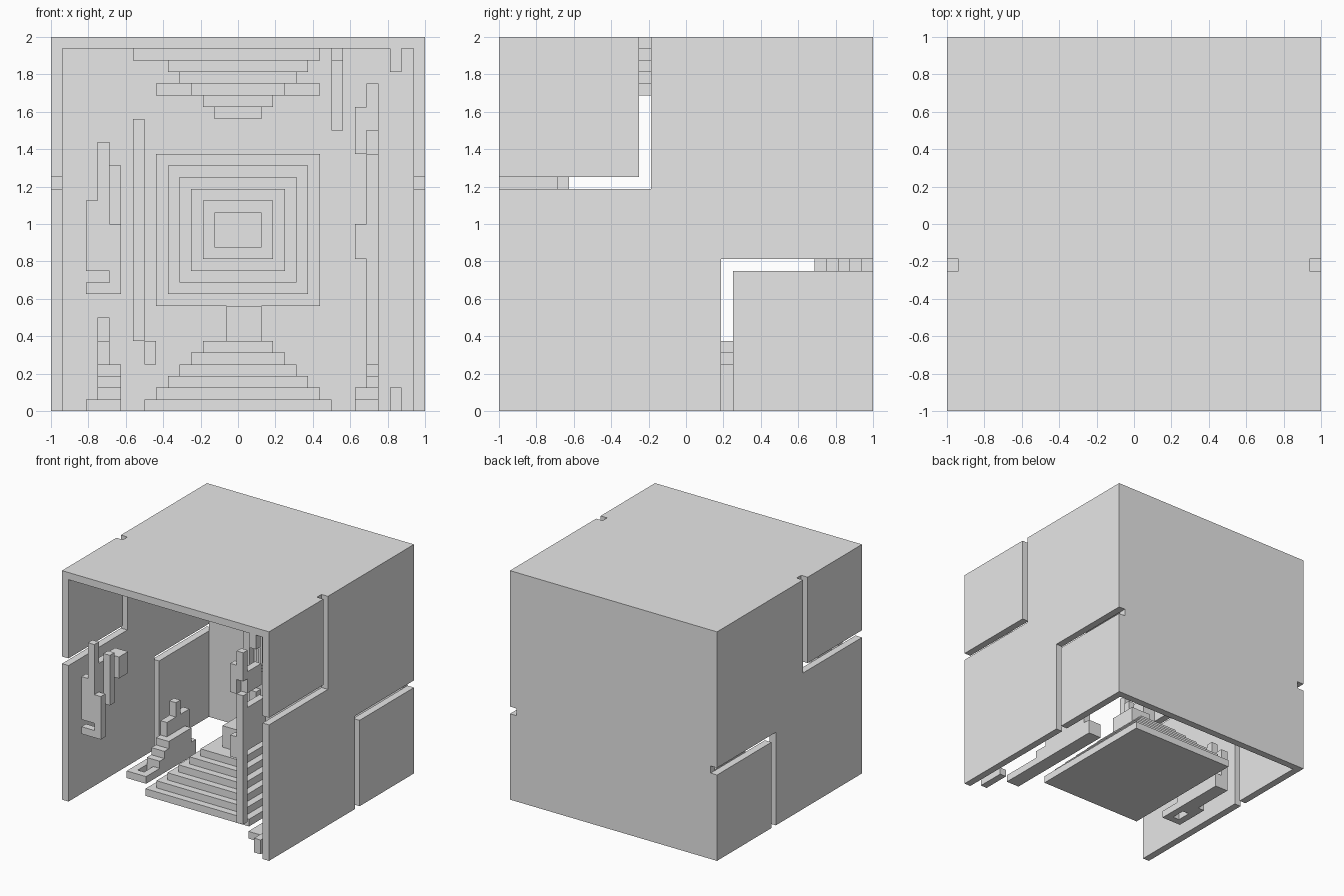
import bpy
import bmesh
from mathutils import Vector

UNIT = 1 / 16  # every part sits on a grid of this cell size

default_cube = bpy.data.objects.get("Cube")
if default_cube:
    bpy.data.objects.remove(default_cube, do_unlink=True)

grey = bpy.data.materials.new("plain grey")
grey.use_nodes = True
grey.diffuse_color = (0.8, 0.8, 0.8, 1)
grey.node_tree.nodes["Principled BSDF"].inputs["Base Color"].default_value = (0.8, 0.8, 0.8, 1)


def build(name, boxes):
    """Make one object from boxes given as x, x, y, y, z, z in grid cells."""
    bm = bmesh.new()
    for x0, x1, y0, y1, z0, z1 in boxes:
        low, high = Vector((x0, y0, z0)) * UNIT, Vector((x1, y1, z1)) * UNIT
        for vert in bmesh.ops.create_cube(bm, size=1)["verts"]:
            vert.co = Vector([(a if c < 0 else b) for a, b, c in zip(low, high, vert.co)])
    mesh = bpy.data.meshes.new(name)
    bm.to_mesh(mesh)
    bm.free()
    mesh.materials.append(grey)
    obj = bpy.data.objects.new(name, mesh)
    bpy.context.collection.objects.link(obj)
    return obj


def cut(target, name, box):
    """Cut a box out of the target and hide the cutter."""
    cutter = build(name, [box])
    cutter.hide_render = True
    cutter.hide_viewport = True
    cutter.display_type = "WIRE"
    modifier = target.modifiers.new(name, "BOOLEAN")
    modifier.operation = "DIFFERENCE"
    modifier.solver = "EXACT"
    modifier.object = cutter


# Hollow shell, open at the front and below
shell = build("shell", [(-16, 16, -16, 16, 0, 32)])
cut(shell, "interior_cutter", (-15, 15, -18, 15, -2, 31))

# Two bent slots through each side wall
for side, x0, x1 in (("left", 15, 18), ("right", -18, -15)):
    for part, y0, y1, z0, z1 in (
        ("upper_level", -18, -3, 19, 20),
        ("upper_upright", -4, -3, 19, 34),
        ("lower_level", 3, 18, 12, 13),
        ("lower_upright", 3, 4, -2, 13),
    ):
        cut(shell, f"{side}_{part}_slot_cutter", (x0, x1, y0, y1, z0, z1))

# Stepped pyramids on the back wall, ceiling and floor
build("back_pyramid", [(i - 7, 7 - i, 14 - i, 15 - i, 9 + i, 22 - i) for i in range(6)])
build("ceiling_pyramid", [(i - 7, 7 - i, i - 7, 7 - i, 30 - i, 31 - i) for i in range(6)])
build("floor_pyramid", [(i - 8, 8 - i, i - 9, 10 - i, i, i + 1) for i in range(6)])
build("floor_pillar", [(-1, 2, -2, 2, 6, 9)])
build("ceiling_side_bars", [(-7, -4, -1, 1, 27, 28), (4, 7, -1, 1, 27, 28)])

# Thin bars on the back wall and ceiling
build("back_wall_bars", [
    (-9, -8, 14, 15, 6, 25),
    (-8, -7, 14, 15, 4, 6),
    (8, 9, 14, 15, 24, 31),
])
build("ceiling_runners", [
    (-9, -8, -7, 7, 30, 31),
    (-8, -7, -7, -5, 30, 31),
    (8, 9, -7, 7, 30, 31),
])
build("ceiling_tab", [(13, 14, -16, -15, 29, 31)])

# Ragged hanging clusters near the front opening
build("right_front_cluster", [
    (-12, -11, -16, -15, 12, 23),
    (-13, -12, -16, -15, 12, 18),
    (-11, -10, -16, -15, 10, 16),
    (-13, -11, -16, -15, 10, 11),
    (-11, -10, -14, -13, 14, 21),
    (-12, -11, -15, -12, 15, 20),
    (-12, -10, -12, -10, 17, 20),
])
build("left_front_upper_cluster", [
    (11, 12, -16, -15, 24, 28),
    (10, 11, -16, -15, 22, 26),
    (11, 12, -15, -12, 22, 25),
])
build("left_front_column", [
    (11, 12, -16, -15, 4, 22),
    (10, 11, -16, -15, 13, 16),
    (11, 12, -15, -11, 14, 20),
])

# Stepped ridges on the floor at each side
build("right_floor_ridge", [
    (-13, -10, -6, -5, 0, 1),
    (-13, -12, -6, -1, 0, 1),
    (-11, -10, -6, 5, 0, 1),
    (-12, -10, -3, 5, 0, 2),
    (-12, -10, -2, 4, 0, 3),
    (-12, -10, -1, 4, 0, 4),
    (-12, -11, 0, 5, 0, 6),
    (-12, -11, 2, 3, 0, 8),
])
build("left_floor_ridge", [
    (10, 12, -12, -4, 0, 1),
    (10, 12, -6, 5, 0, 2),
    (11, 12, -4, 4, 0, 3),
    (11, 12, -2, 4, 0, 4),
    (11, 12, 0, 3, 0, 6),
])
build("left_floor_step", [(13, 14, -15, -13, 0, 2), (13, 14, -13, -11, 0, 1)])
